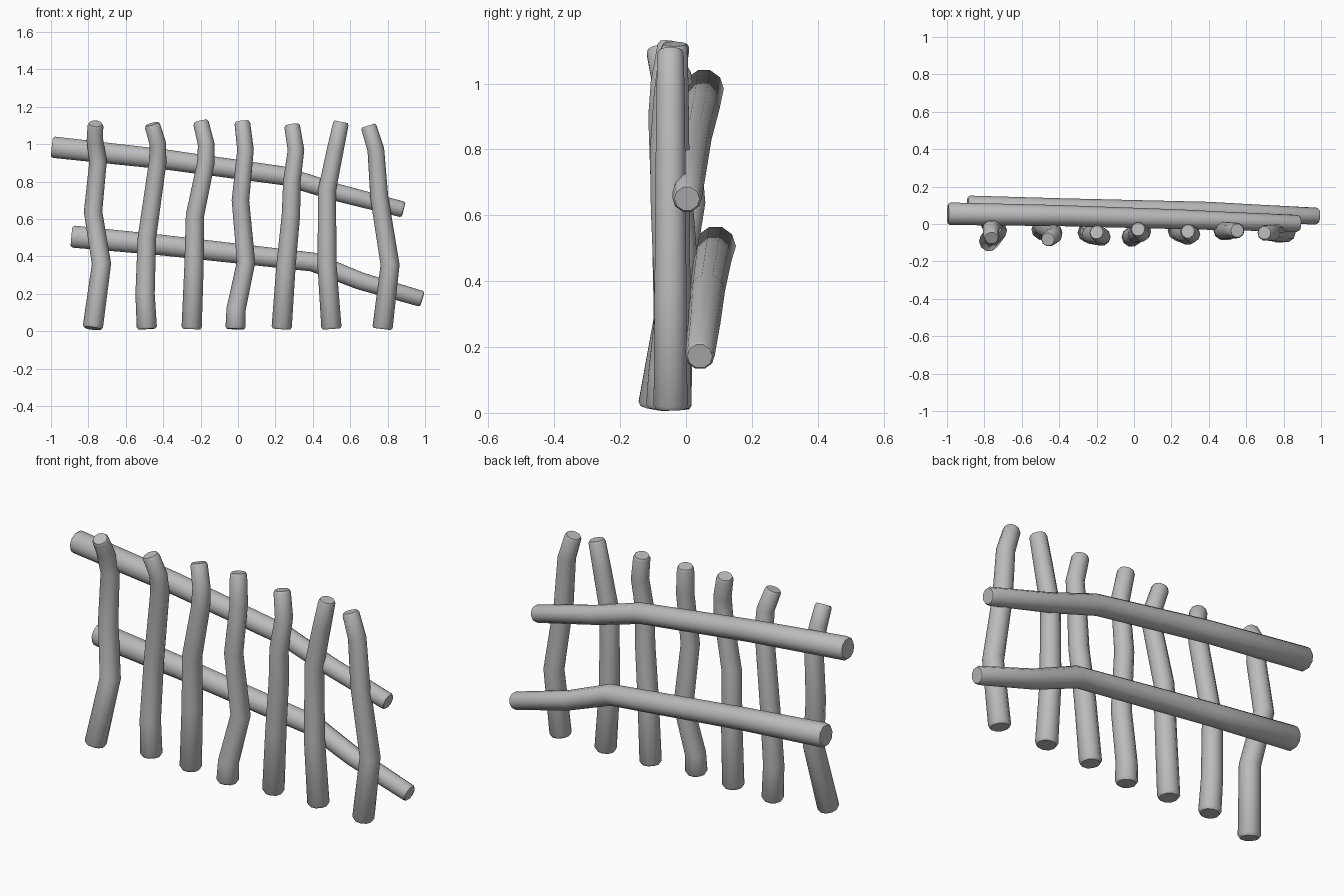
import bpy, bmesh, math
from mathutils import Vector

if "Cube" in bpy.data.objects:
    bpy.data.objects.remove(bpy.data.objects["Cube"])

SIDES = 10
wood = bpy.data.materials.new("grey_wood")
wood.use_nodes = True
grey = (0.5, 0.5, 0.5, 1)
wood.diffuse_color = grey
wood.node_tree.nodes["Principled BSDF"].inputs["Base Color"].default_value = grey


def branch(name, path, r_start, r_end, up):
    """Tapered crooked pole through the path, with chamfered flat ends."""
    pts = [Vector(p) for p in path]
    last = len(pts) - 1
    rings = []
    for i, p in enumerate(pts):
        before = (p - pts[max(i - 1, 0)]).normalized()
        after = (pts[min(i + 1, last)] - p).normalized()
        axis = (before + after).normalized()
        r = r_start + (r_end - r_start) * i / last
        if i == 0:
            rings += [(p, axis, r * 0.85), (p + axis * 0.012, axis, r)]
        elif i == last:
            rings += [(p - axis * 0.012, axis, r), (p, axis, r * 0.85)]
        else:
            rings.append((p, axis, r))
    bm = bmesh.new()
    loops = []
    for p, axis, r in rings:
        side = axis.cross(up).normalized()
        other = side.cross(axis)
        loops.append([bm.verts.new(p + r * (side * math.cos(a) + other * math.sin(a)))
                      for a in (math.tau * k / SIDES for k in range(SIDES))])
    for a, b in zip(loops, loops[1:]):
        for k in range(SIDES):
            n = (k + 1) % SIDES
            bm.faces.new((a[k], a[n], b[n], b[k]))
    bm.faces.new(loops[0])
    bm.faces.new(loops[-1])
    bmesh.ops.recalc_face_normals(bm, faces=bm.faces)
    mesh = bpy.data.meshes.new(name)
    bm.to_mesh(mesh)
    bm.free()
    mesh.materials.append(wood)
    obj = bpy.data.objects.new(name, mesh)
    bpy.context.collection.objects.link(obj)
    bpy.ops.object.select_all(action='DESELECT')
    obj.select_set(True)
    bpy.context.view_layer.objects.active = obj
    bpy.ops.object.shade_smooth_by_angle(angle=math.radians(40))


# Upright stakes, from the model's right to its left
stakes = [
    [(-.777, -.095, .015), (-.73, -.035, .36), (-.775, .012, .64), (-.748, -.01, .91),
     (-.765, -.025, 1.02), (-.762, -.075, 1.11)],
    [(-.487, -.035, .012), (-.497, -.03, .2), (-.487, -.015, .5), (-.43, -.045, .9),
     (-.428, -.06, 1.0), (-.46, -.082, 1.108)],
    [(-.248, -.045, .012), (-.235, -.05, .355), (-.23, -.058, .62), (-.172, -.07, .9),
     (-.17, -.065, 1.0), (-.2, -.045, 1.122)],
    [(-.013, -.07, .012), (-.01, -.065, .12), (.043, -.04, .37), (.013, -.055, .7),
     (.04, -.05, .97), (.022, -.028, 1.122)],
    [(.233, -.035, .012), (.257, -.047, .355), (.283, -.06, .62), (.288, -.065, .8),
     (.31, -.055, .97), (.288, -.04, 1.105)],
    [(.5, -.035, .012), (.476, -.035, .355), (.476, -.035, .755), (.52, -.035, .97),
     (.552, -.035, 1.12)],
    [(.772, -.047, .012), (.813, -.047, .355), (.755, -.047, .72), (.737, -.047, .97),
     (.697, -.047, 1.1)],
]
for i, path in enumerate(stakes, 1):
    branch(f"stake_{i}", path, .054, .042, Vector((0, 1, 0)))

# Sloping rails behind the stakes
up = Vector((0, 0, 1))
branch("upper_rail", [(-.995, .055, .985), (-.4, .045, .92), (.25, .025, .83),
                      (.52, .015, .745), (.885, .003, .65)], .06, .045, up)
branch("lower_rail", [(-.89, .09, .507), (-.4, .08, .46), (.4, .065, .37),
                      (.65, .055, .27), (.985, .042, .172)], .062, .045, up)
